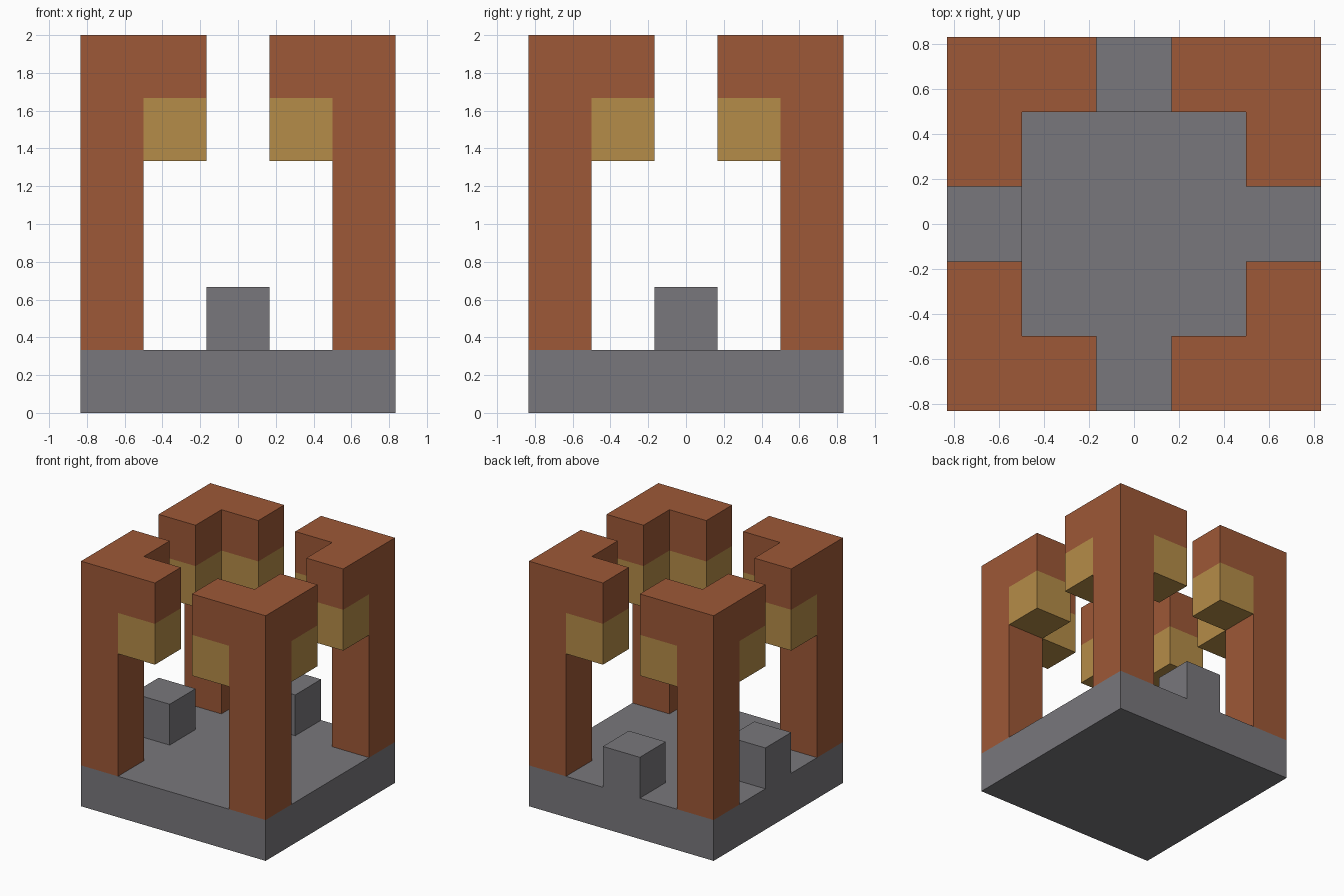
import bpy
import bmesh
from mathutils import Vector

UNIT = 1 / 3

cube = bpy.data.objects.get("Cube")
if cube:
    bpy.data.objects.remove(cube, do_unlink=True)


def make_material(name, colour):
    mat = bpy.data.materials.new(name)
    mat.use_nodes = True
    mat.diffuse_color = (*colour, 1)
    mat.node_tree.nodes["Principled BSDF"].inputs["Base Color"].default_value = (*colour, 1)
    return mat


materials = [
    make_material("grey_stone", (0.19, 0.185, 0.20)),
    make_material("red_brown", (0.34, 0.098, 0.038)),
    make_material("ochre", (0.46, 0.265, 0.065)),
]
GREY, BROWN, OCHRE = range(3)

# Unit blocks of each part, keyed by their centre
parts = {}


def blocks(part, xs, ys, zs, colour):
    cells = parts.setdefault(part, {})
    cells.update({(x, y, z): colour for x in xs for y in ys for z in zs})


# Base slab with low blocks on the back and left edges
blocks("base_slab", range(-2, 3), range(-2, 3), [0], GREY)
blocks("back_block", [0], [2], [1], GREY)
blocks("side_block", [-2], [0], [1], GREY)

# Corner piers: a shaft with two arms, ochre under brown
for side_x, label_x in ((-1, "right"), (1, "left")):
    for side_y, label_y in ((-1, "front"), (1, "back")):
        pier = f"{label_y}_{label_x}_pier"
        blocks(pier, [2 * side_x], [2 * side_y], range(1, 6), BROWN)
        for x, y in ((side_x, 2 * side_y), (2 * side_x, side_y)):
            blocks(pier, [x], [y], [4], OCHRE)
            blocks(pier, [x], [y], [5], BROWN)

occupied = {cell for cells in parts.values() for cell in cells}


def build(name, cells):
    """Make the outer skin of a part, without the faces hidden by neighbours."""
    bm = bmesh.new()
    for cell, colour in cells.items():
        centre = Vector(cell) + Vector((0, 0, 0.5))
        for axis in range(3):
            for sign in (-1, 1):
                normal = Vector((0, 0, 0))
                normal[axis] = sign
                if tuple(int(c) for c in Vector(cell) + normal) in occupied:
                    continue
                u = Vector((normal.y, normal.z, normal.x)) / 2
                v = normal.cross(u)
                middle = centre + normal / 2
                corners = (middle - u - v, middle + u - v, middle + u + v, middle - u + v)
                face = bm.faces.new([bm.verts.new(c * UNIT) for c in corners])
                face.material_index = colour
    bmesh.ops.remove_doubles(bm, verts=bm.verts, dist=0.001)
    bmesh.ops.dissolve_limit(bm, angle_limit=0.01, verts=bm.verts,
                             edges=bm.edges, delimit={"MATERIAL"})
    mesh = bpy.data.meshes.new(name)
    bm.to_mesh(mesh)
    bm.free()
    for mat in materials:
        mesh.materials.append(mat)
    bpy.context.collection.objects.link(bpy.data.objects.new(name, mesh))


for part_name, part_cells in parts.items():
    build(part_name, part_cells)
